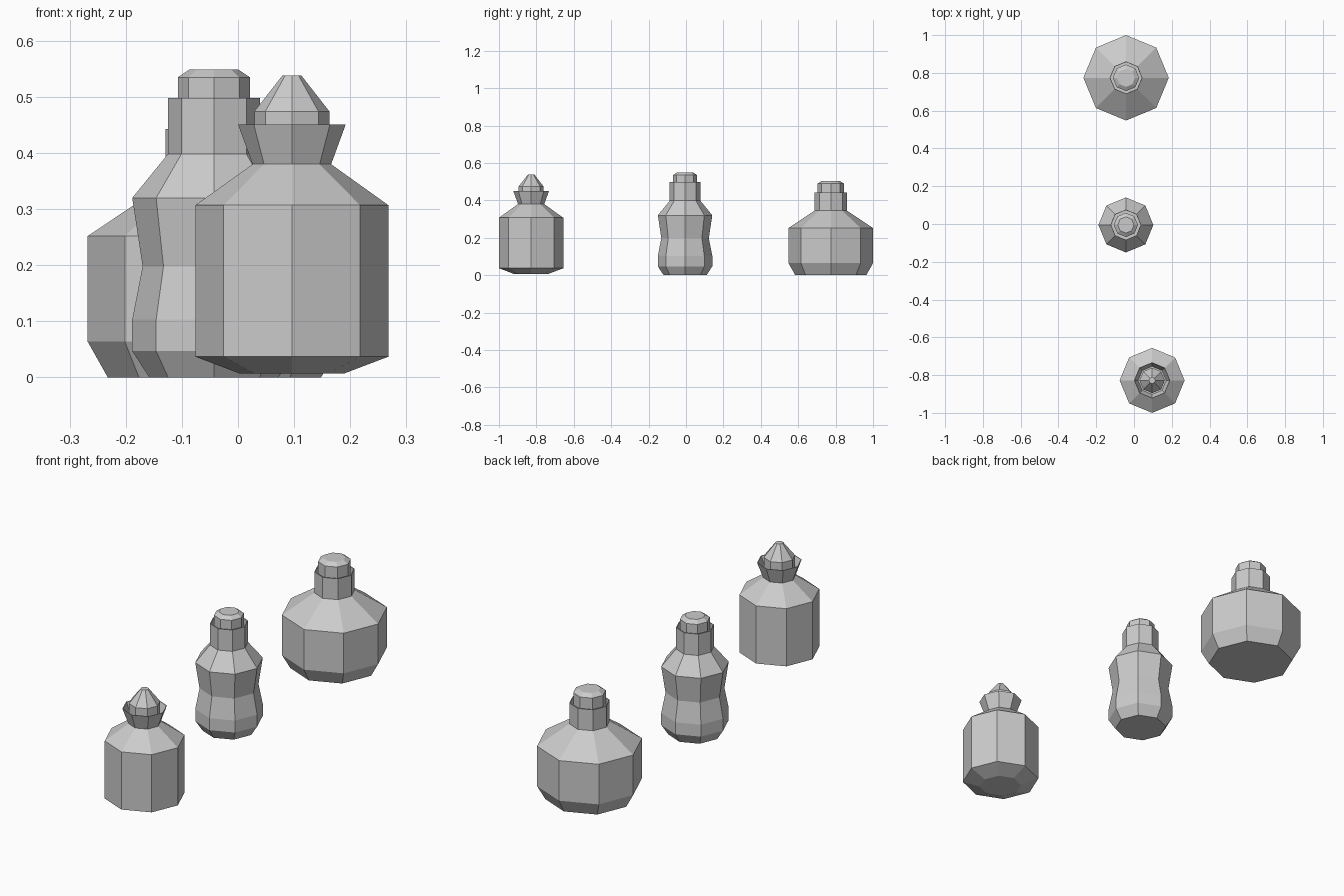
import bpy, bmesh
from math import cos, sin, pi

if "Cube" in bpy.data.objects:
    bpy.data.objects.remove(bpy.data.objects["Cube"])

SIDES = 8


def lathe(name, centre, profile):
    """Eight-sided solid of revolution from (radius, z) rings, capped at both ends."""
    bm = bmesh.new()
    rings = []
    for r, z in profile:
        rings.append([bm.verts.new((r * cos(2 * pi * i / SIDES),
                                    r * sin(2 * pi * i / SIDES), z))
                      for i in range(SIDES)])
    for a, b in zip(rings, rings[1:]):
        for i in range(SIDES):
            j = (i + 1) % SIDES
            bm.faces.new((a[i], a[j], b[j], b[i]))
    bm.faces.new(rings[0][::-1])
    bm.faces.new(rings[-1])
    mesh = bpy.data.meshes.new(name)
    bm.to_mesh(mesh)
    bm.free()
    obj = bpy.data.objects.new(name, mesh)
    obj.location = (centre[0], centre[1], 0)
    bpy.context.collection.objects.link(obj)
    return obj


# Front bottle: straight body, flared lip, pointed stopper
front = (0.096, -0.828)
lathe("flared_bottle", front, [
    (0.093, 0.007), (0.172, 0.037), (0.172, 0.307), (0.070, 0.380),
    (0.096, 0.451), (0.093, 0.451), (0.074, 0.400)])
lathe("pointed_stopper", front, [
    (0.067, 0.395), (0.067, 0.474), (0.017, 0.538)])

# Middle bottle: slim waisted body, flat stopper
middle = (-0.043, -0.005)
lathe("waisted_bottle", middle, [
    (0.115, 0), (0.1455, 0.047), (0.1455, 0.103), (0.127, 0.198),
    (0.1455, 0.320), (0.082, 0.398), (0.082, 0.498), (0.078, 0.498),
    (0.078, 0.465)])
lathe("waisted_bottle_stopper", middle, [
    (0.064, 0.46), (0.064, 0.535), (0.043, 0.549)])

# Back bottle: wide squat body, flat stopper
back = (-0.042, 0.774)
lathe("squat_bottle", back, [
    (0.190, 0), (0.226, 0.064), (0.226, 0.252), (0.087, 0.345),
    (0.087, 0.443), (0.083, 0.443), (0.083, 0.41)])
lathe("squat_bottle_stopper", back, [
    (0.070, 0.405), (0.070, 0.490), (0.048, 0.504)])
